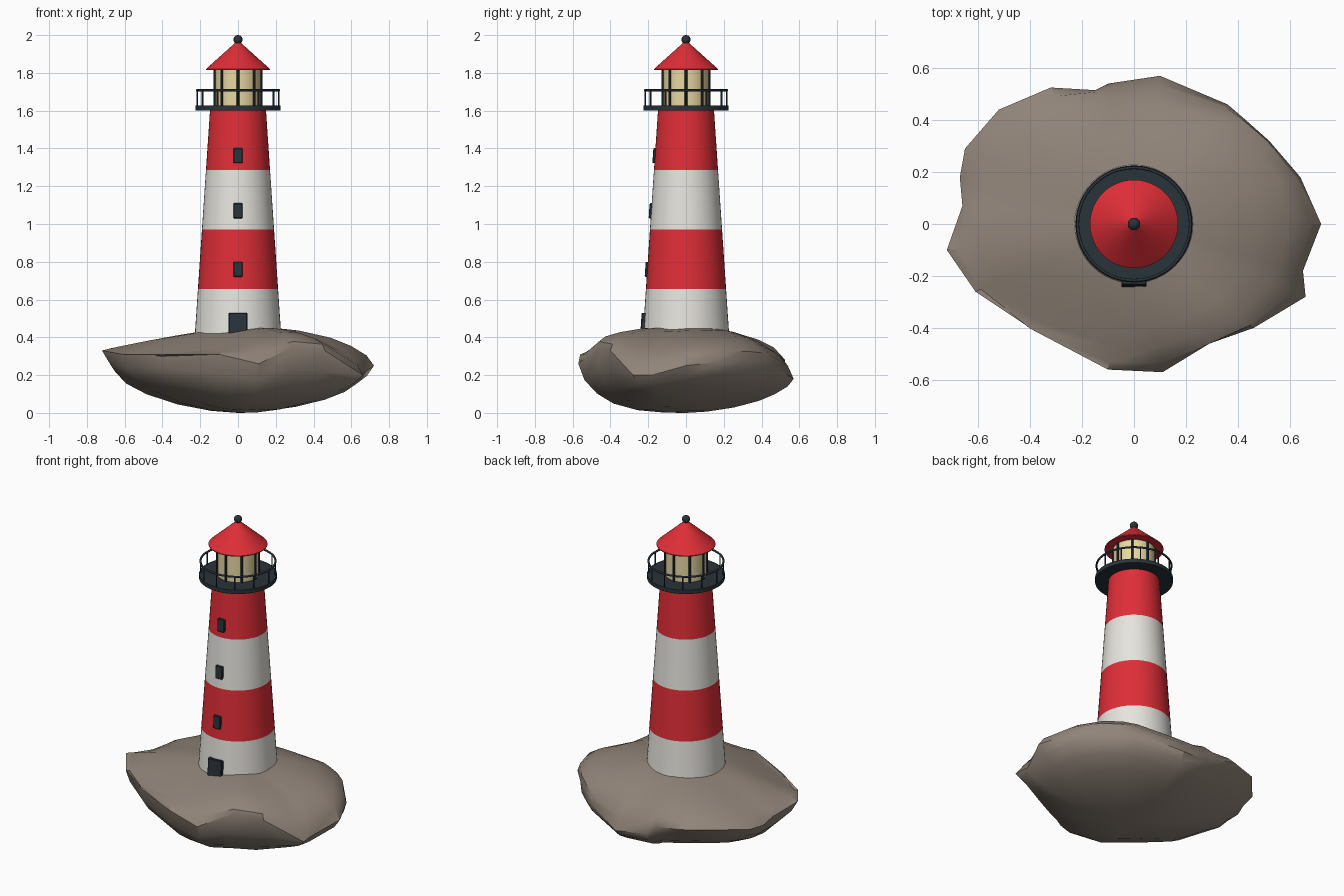
import bpy, bmesh, math
from mathutils import Vector

if "Cube" in bpy.data.objects:
    bpy.data.objects.remove(bpy.data.objects["Cube"])


def mat(name, rgb):
    m = bpy.data.materials.new(name)
    m.diffuse_color = (*rgb, 1)
    m.use_nodes = True
    m.node_tree.nodes["Principled BSDF"].inputs["Base Color"].default_value = m.diffuse_color
    return m


RED = mat("red", (0.74, 0.027, 0.038))
WHITE = mat("white", (0.80, 0.78, 0.73))
DARK = mat("dark slate", (0.022, 0.033, 0.042))
GLASS = mat("lamp yellow", (0.80, 0.69, 0.36))
ROCK = mat("rock brown", (0.28, 0.23, 0.19))


def smooth(ob, angle=35):
    bpy.ops.object.select_all(action='DESELECT')
    ob.select_set(True)
    bpy.context.view_layer.objects.active = ob
    bpy.ops.object.shade_smooth_by_angle(angle=math.radians(angle))


def finish(bm, name, mats, angle=35):
    bmesh.ops.recalc_face_normals(bm, faces=bm.faces)
    me = bpy.data.meshes.new(name)
    bm.to_mesh(me)
    bm.free()
    ob = bpy.data.objects.new(name, me)
    bpy.context.collection.objects.link(ob)
    for m in mats:
        me.materials.append(m)
    smooth(ob, angle)
    return ob


def bridge(bm, a, b):
    n = len(a)
    for i in range(n):
        j = (i + 1) % n
        bm.faces.new((a[i], a[j], b[j], b[i]))


def lathe(name, profile, mats, n=48, angle=35):
    """Stack of rings (radius, height), capped at both ends."""
    bm = bmesh.new()
    rings = [[bm.verts.new((r * math.cos(math.tau * i / n), r * math.sin(math.tau * i / n), z))
              for i in range(n)] for r, z in profile]
    for a, b in zip(rings, rings[1:]):
        bridge(bm, a, b)
    bm.faces.new(rings[0])
    bm.faces.new(rings[-1])
    return finish(bm, name, mats, angle)


def posts(name, count, radius, thick, z0, z1):
    """Ring of upright round bars."""
    bm = bmesh.new()
    for k in range(count):
        t = math.tau * k / count
        v = bmesh.ops.create_cone(bm, cap_ends=True, segments=8, radius1=thick,
                                  radius2=thick, depth=z1 - z0)["verts"]
        bmesh.ops.translate(bm, verts=v, vec=(radius * math.cos(t), radius * math.sin(t), (z0 + z1) / 2))
    return finish(bm, name, [DARK])


def hoop(name, radius, thick, z):
    bpy.ops.mesh.primitive_torus_add(major_radius=radius, minor_radius=thick,
                                     major_segments=48, minor_segments=8, location=(0, 0, z))
    ob = bpy.context.object
    ob.name = name
    ob.data.materials.append(DARK)
    smooth(ob, 60)


# Rock: irregular rim (x, y, z) with domed rings above and below
rim = [(.72, 0, .25), (.64, .18, .27), (.52, .32, .28), (.43, .40, .27), (.36, .46, .25),
       (.10, .57, .18), (-.10, .54, .20), (-.15, .515, .25), (-.32, .525, .28), (-.52, .44, .30),
       (-.65, .29, .28), (-.67, .18, .27), (-.66, .07, .28), (-.72, -.10, .33), (-.61, -.26, .31),
       (-.40, -.40, .31), (-.10, -.56, .31), (.11, -.57, .26), (.29, -.46, .35), (.46, -.40, .33),
       (.66, -.28, .20), (.65, -.18, .20)]


def rock_point(x, y, z, deg):
    s, h = math.cos(math.radians(deg)), math.sin(math.radians(deg))
    # the ragged outline relaxes towards an oval away from the rim
    oval = 1 / math.hypot(x / .69, y / .55)
    k = s * (1 + (oval - 1) * min(1, 2 * abs(h)))
    px, py = x * k, y * k
    if h <= 0:
        full_front = y < -.3 and x > -.2
        return px, py, z * (1 + h) ** (1.35 if full_front else .85)
    top = .46 + .12 * min(0, px)
    pz = z + h * (top - z)
    if h > 0.05:                       # flat slope cut across the front left
        pz = min(pz, .51 + .205 * px + .32 * py)
    return px, py, pz


bm = bmesh.new()
rings = [[bm.verts.new(rock_point(*p, deg)) for p in rim]
         for deg in (-78, -62, -45, -30, -15, 0, 15, 30, 45, 62, 78)]
for a, b in zip(rings, rings[1:]):
    bridge(bm, a, b)
for ring, z in ((rings[0], 0), (rings[-1], .46)):
    tip = bm.verts.new((0, 0, z))
    for i in range(len(ring)):
        bm.faces.new((ring[i], ring[(i + 1) % len(ring)], tip))
finish(bm, "rock", [ROCK], 32)

# Tower with four equal bands
Z0, Z1, R0, R1 = .34, 1.605, .2335, .148


def tower_radius(z):
    return R0 + (R1 - R0) * (z - Z0) / (Z1 - Z0)


levels = [.34, .655, .97, 1.285, 1.605]
tower = lathe("tower", [(tower_radius(z), z) for z in levels], [WHITE, RED])
for p in tower.data.polygons:
    p.material_index = sum(p.center.z > z for z in levels[1:4]) % 2


# Door and windows on the front, leaning with the wall
def opening(name, w, z0, z1, proud):
    bm = bmesh.new()
    bmesh.ops.create_cube(bm, size=1)
    for v in bm.verts:
        z = z0 if v.co.z < 0 else z1
        back = -.03 if v.co.y > 0 else proud
        v.co = Vector((v.co.x * w, -(tower_radius(z) + back), z))
    bmesh.ops.bevel(bm, geom=bm.edges[:], offset=.004, segments=1, affect='EDGES')
    finish(bm, name, [DARK], 30)


opening("door", .098, .36, .53, .014)
for i, z in enumerate((.76, 1.07, 1.362)):
    opening(f"window_{i + 1}", .05, z - .04, z + .04, .011)

# Gallery deck and railing
lathe("gallery_deck", [(.225, 1.602), (.225, 1.627)], [DARK])
posts("railing_posts", 12, .217, .004, 1.62, 1.71)
hoop("railing_top", .217, .006, 1.708)

# Lantern room: glass and eight bars
lathe("lantern_glass", [(.12, 1.62), (.12, 1.82)], [GLASS])
posts("lantern_bars", 8, .122, .007, 1.62, 1.82)

# Roof and ball finial
lathe("roof", [(.17, 1.815), (.17, 1.82), (.012, 1.962)], [RED])
bpy.ops.mesh.primitive_uv_sphere_add(segments=24, ring_count=12, radius=.024, location=(0, 0, 1.976))
ball = bpy.context.object
ball.name = "finial"
ball.data.materials.append(DARK)
smooth(ball, 60)
